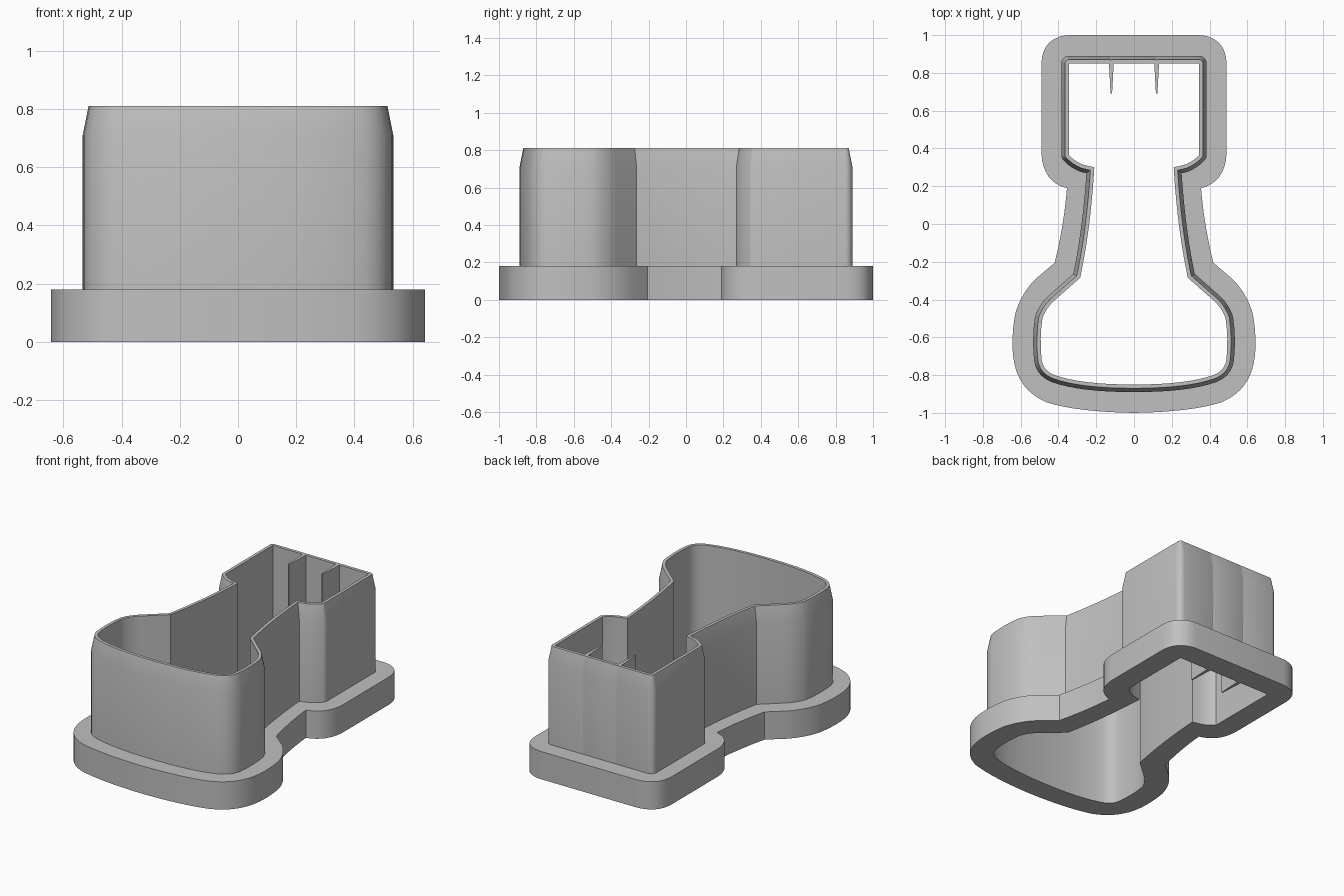
import bpy, bmesh
from math import radians
from mathutils import Vector

cube = bpy.data.objects.get("Cube")
if cube:
    bpy.data.objects.remove(cube)

BASE, SHOULDER, TOP = 0.18, 0.71, 0.81
FIN_X = 0.12

grey = bpy.data.materials.new("plain_grey")
grey.use_nodes = True
grey.diffuse_color = (0.53, 0.53, 0.53, 1)
grey.node_tree.nodes["Principled BSDF"].inputs["Base Color"].default_value = grey.diffuse_color


def bend(a, b, c, n=8):
    """Points along a quadratic curve from a to c, pulled towards b."""
    a, b, c = Vector(a), Vector(b), Vector(c)
    return [a * (1 - t) ** 2 + b * 2 * t * (1 - t) + c * t * t
            for t in (i / n for i in range(n + 1))]


def mirrored(half):
    """Closed counter-clockwise outline from its right half."""
    pts = half + [Vector((-p.x, p.y)) for p in reversed(half)]
    out = []
    for p in pts:
        if not out or (p - out[-1]).length > 1e-4:
            out.append(p)
    if (out[0] - out[-1]).length < 1e-4:
        out.pop()
    return out


def offset(pts, d, steps=6):
    """Move an outline outwards, rounding its sharp convex corners."""
    ring = []
    for i, p in enumerate(pts):
        u = (p - pts[i - 1]).normalized()
        v = (pts[(i + 1) % len(pts)] - p).normalized()
        n1, n2 = Vector((u.y, -u.x)), Vector((v.y, -v.x))
        if u.cross(v) > 0.5:
            ring += [p + n1.slerp(n2, k / steps) * d for k in range(steps + 1)]
        else:
            # fine groove in the back wall behind each fin
            groove = p.y > 0.8 and abs(abs(p.x) - FIN_X) < 0.001
            m = n1 + n2
            ring.append(p + m * (d * (0.92 if groove else 1) * 2 / m.length_squared))
    return ring


def finish(obj):
    bpy.ops.object.select_all(action='DESELECT')
    obj.select_set(True)
    bpy.context.view_layer.objects.active = obj
    if obj.type == 'CURVE':
        bpy.ops.object.convert(target='MESH')
        obj = bpy.context.object
    obj.data.materials.clear()
    obj.data.materials.append(grey)
    bpy.ops.object.shade_smooth_by_angle(angle=radians(28))


def prism(name, outlines, height, x=0):
    """Upright solid from flat outlines; inner outlines become holes."""
    curve = bpy.data.curves.new(name, 'CURVE')
    curve.dimensions, curve.fill_mode = '2D', 'BOTH'
    curve.extrude = height / 2
    for pts in outlines:
        s = curve.splines.new('POLY')
        s.points.add(len(pts) - 1)
        for q, p in zip(s.points, pts):
            q.co = (p[0], p[1], 0, 1)
        s.use_cyclic_u = True
    obj = bpy.data.objects.new(name, curve)
    bpy.context.collection.objects.link(obj)
    obj.location = (x, 0, height / 2)
    finish(obj)


# Inner outline of the cutter: foot, waist, head
inner = mirrored(
    bend((0, -0.85), (0.28, -0.85), (0.42, -0.80))
    + bend((0.42, -0.80), (0.485, -0.775), (0.49, -0.71))
    + bend((0.49, -0.71), (0.50, -0.60), (0.485, -0.50), 4)
    + bend((0.485, -0.50), (0.465, -0.44), (0.41, -0.395))
    + bend((0.285, -0.285), (0.23, -0.03), (0.21, 0.30), 12)
    + bend((0.27, 0.314), (0.315, 0.332), (0.345, 0.365), 4)
    + [Vector((0.345, 0.85))]
    + [Vector((FIN_X + e, 0.85)) for e in (0.01, 0, -0.01)])

# Wider outline of the handling flange
outer = mirrored(
    bend((0, -1), (0.30, -0.995), (0.46, -0.945))
    + bend((0.46, -0.945), (0.62, -0.88), (0.64, -0.70))
    + bend((0.64, -0.70), (0.65, -0.60), (0.63, -0.48), 6)
    + bend((0.63, -0.48), (0.60, -0.37), (0.52, -0.29))
    + bend((0.42, -0.205), (0.37, 0), (0.355, 0.19), 12)
    + bend((0.355, 0.19), (0.48, 0.22), (0.49, 0.37))
    + bend((0.49, 0.85), (0.485, 0.99), (0.345, 1), 10))

prism("flange", [outer, inner], BASE)

# Thin upright wall with a bevelled cutting edge
bm = bmesh.new()
levels = [(0, BASE), (0, TOP), (0.02, TOP), (0.04, SHOULDER), (0.04, BASE)]
rings = [[bm.verts.new((p.x, p.y, z)) for p in offset(inner, d)] for d, z in levels]
for a, b in zip(rings, rings[1:]):
    for j in range(len(a)):
        k = (j + 1) % len(a)
        bm.faces.new((a[j], b[j], b[k], a[k]))
bmesh.ops.remove_doubles(bm, verts=bm.verts, dist=1e-5)
mesh = bpy.data.meshes.new("cutting_wall")
bm.to_mesh(mesh)
bm.free()
wall = bpy.data.objects.new("cutting_wall", mesh)
bpy.context.collection.objects.link(wall)
finish(wall)

# Two tapering fins that mark the slots in the head
fin = [(0.013, 0.86), (0.011, 0.82), (0.004, 0.69)]
fin += [(-x, y) for x, y in reversed(fin)]
for side, x in (("left", FIN_X), ("right", -FIN_X)):
    prism(side + "_fin", [fin], TOP, x)
